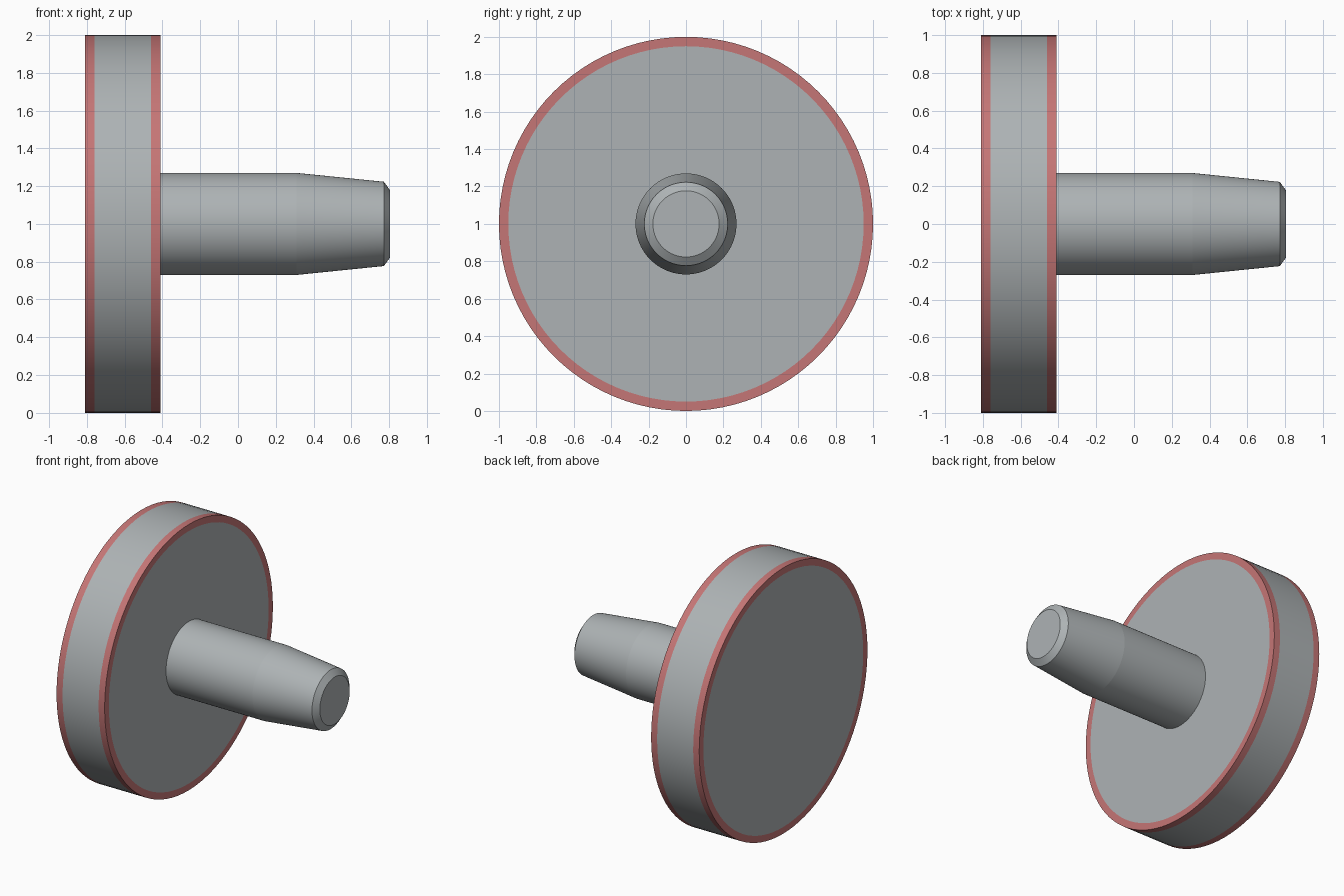
import bpy, bmesh, math

if "Cube" in bpy.data.objects:
    bpy.data.objects.remove(bpy.data.objects["Cube"])

SEGMENTS = 96


def material(name, rgb):
    m = bpy.data.materials.new(name)
    m.diffuse_color = (*rgb, 1.0)
    m.use_nodes = True
    m.node_tree.nodes["Principled BSDF"].inputs["Base Color"].default_value = m.diffuse_color
    return m


steel = material("steel grey", (0.42, 0.45, 0.46))
red = material("edge red", (0.56, 0.18, 0.18))


def lathe(name, profile, mats, bands):
    """Revolve (x, radius) points about the x axis; bands gives the material of each segment."""
    bm = bmesh.new()
    rings = []
    for x, r in profile:
        rings.append([bm.verts.new((x, r * math.cos(a), 1 + r * math.sin(a)))
                      for a in (2 * math.pi * i / SEGMENTS for i in range(SEGMENTS))])
    for ring_a, ring_b, band in zip(rings, rings[1:], bands):
        for i in range(SEGMENTS):
            j = (i + 1) % SEGMENTS
            bm.faces.new((ring_a[i], ring_a[j], ring_b[j], ring_b[i])).material_index = band
    # flat end caps
    bm.faces.new(rings[0])
    bm.faces.new(rings[-1])
    bmesh.ops.recalc_face_normals(bm, faces=bm.faces)
    mesh = bpy.data.meshes.new(name)
    bm.to_mesh(mesh)
    bm.free()
    for m in mats:
        mesh.materials.append(m)
    obj = bpy.data.objects.new(name, mesh)
    bpy.context.collection.objects.link(obj)
    bpy.ops.object.select_all(action='DESELECT')
    obj.select_set(True)
    bpy.context.view_layer.objects.active = obj
    bpy.ops.object.shade_smooth_by_angle(angle=math.radians(5))
    return obj


# Round head with red borders on both rims
lathe("disc_head",
      [(-0.81, 0.95), (-0.81, 1), (-0.76, 1), (-0.46, 1), (-0.41, 1), (-0.41, 0.95)],
      [steel, red], [1, 1, 0, 1, 1])

# Straight shaft, tapering to a chamfered tip
lathe("tapered_pin",
      [(-0.42, 0.27), (0.31, 0.27), (0.772, 0.223), (0.805, 0.177)],
      [steel], [0, 0, 0])
